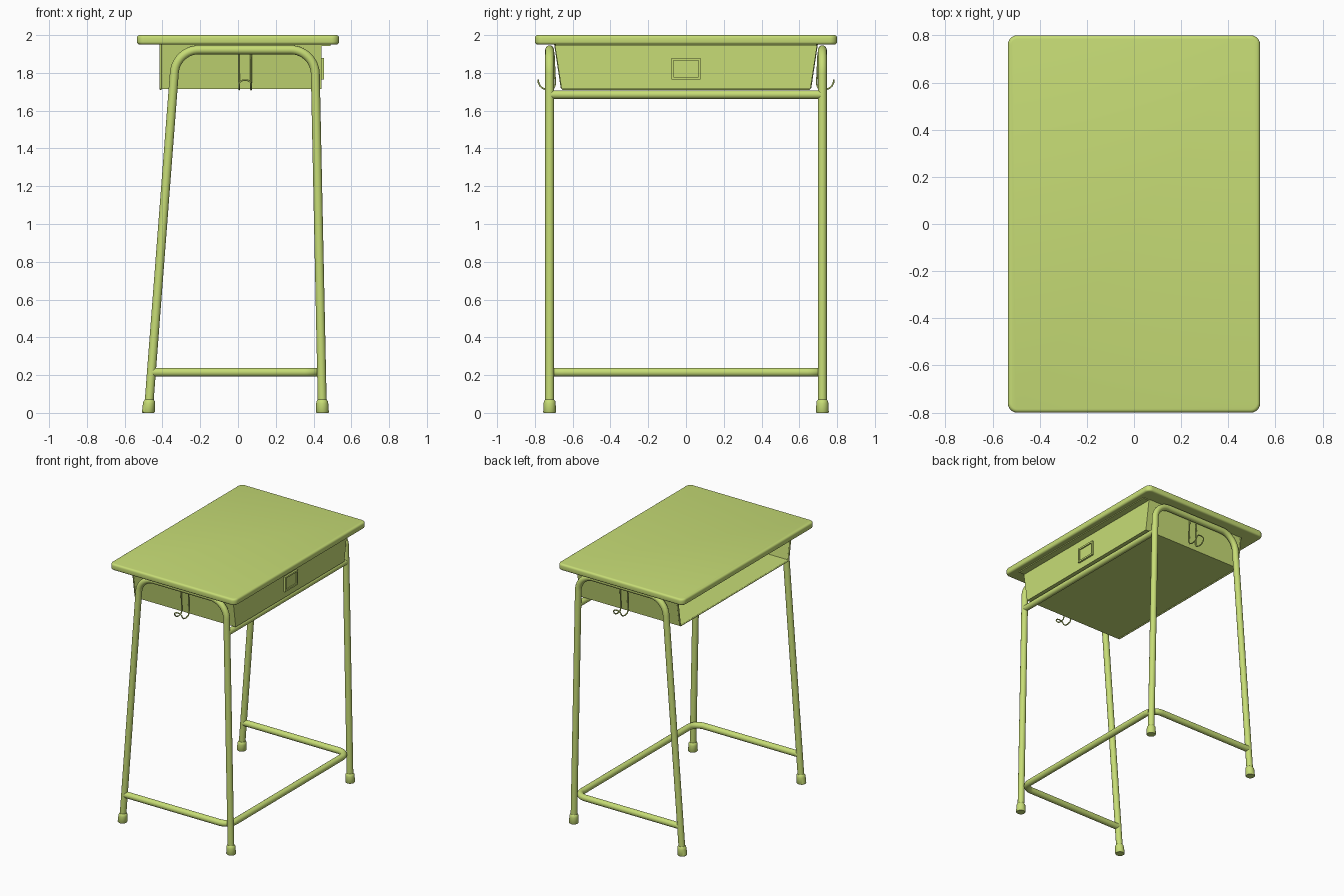
import bpy, bmesh, math
from mathutils import Vector

if "Cube" in bpy.data.objects:
    bpy.data.objects.remove(bpy.data.objects["Cube"])

mat = bpy.data.materials.new("lime_green")
mat.diffuse_color = (0.57, 0.72, 0.18, 1)
mat.use_nodes = True
mat.node_tree.nodes["Principled BSDF"].inputs["Base Color"].default_value = mat.diffuse_color


def finish(obj, angle=40):
    bpy.ops.object.select_all(action='DESELECT')
    obj.select_set(True)
    bpy.context.view_layer.objects.active = obj
    bpy.ops.object.convert(target='MESH')
    obj = bpy.context.object
    obj.data.materials.clear()
    obj.data.materials.append(mat)
    bpy.ops.object.shade_smooth_by_angle(angle=math.radians(angle))
    return obj


def from_bmesh(name, bm):
    bmesh.ops.recalc_face_normals(bm, faces=bm.faces)
    me = bpy.data.meshes.new(name)
    bm.to_mesh(me)
    bm.free()
    obj = bpy.data.objects.new(name, me)
    bpy.context.collection.objects.link(obj)
    return obj


def fillet(pts, r, n=10, closed=False):
    """Round the corners of a polyline with arcs of radius r."""
    pts = [Vector(p) for p in pts]
    out = []
    for i, p in enumerate(pts):
        if not closed and i in (0, len(pts) - 1):
            out.append(p)
            continue
        a = (pts[i - 1] - p).normalized()
        b = (pts[(i + 1) % len(pts)] - p).normalized()
        half = a.angle(b) / 2
        c = p + (a + b).normalized() * (r / math.sin(half))
        s = p + a * (r / math.tan(half)) - c
        e = p + b * (r / math.tan(half)) - c
        ang = s.angle(e)
        for k in range(n + 1):
            t = k / n
            out.append(c + (s * math.sin((1 - t) * ang) + e * math.sin(t * ang)) / math.sin(ang))
    return out


def tube(name, pts, radius, res=6):
    cu = bpy.data.curves.new(name, 'CURVE')
    cu.dimensions = '3D'
    cu.bevel_depth = radius
    cu.bevel_resolution = res
    cu.use_fill_caps = True
    sp = cu.splines.new('POLY')
    sp.points.add(len(pts) - 1)
    for q, p in zip(sp.points, pts):
        q.co = (*p, 1)
    obj = bpy.data.objects.new(name, cu)
    bpy.context.collection.objects.link(obj)
    return finish(obj)


# Tabletop: rounded rectangle slab with soft edges
bm = bmesh.new()
corners = [(-.535, -.8, 1.95), (.535, -.8, 1.95), (.535, .8, 1.95), (-.535, .8, 1.95)]
face = bm.faces.new([bm.verts.new(p) for p in fillet(corners, .04, 8, True)])
ext = bmesh.ops.extrude_face_region(bm, geom=[face])
bmesh.ops.translate(bm, vec=(0, 0, .05),
                    verts=[v for v in ext['geom'] if isinstance(v, bmesh.types.BMVert)])
top = from_bmesh("tabletop", bm)
bev = top.modifiers.new("soft_edge", 'BEVEL')
bev.width = .015
bev.segments = 4
finish(top)

# Leg frames, feet and hooks, one set per side
SLOPE_L, SLOPE_R = .0766, -.021
for side, s in (("front", -1), ("back", 1)):
    y = .722 * s
    path = [(-.475 + SLOPE_L * .02, y, .02), (-.475 + SLOPE_L * 1.922, y, 1.922),
            (.447 + SLOPE_R * 1.922, y, 1.922), (.447 + SLOPE_R * .02, y, .02)]
    tube(side + "_leg_frame", fillet(path, .13, 14), .0235)

    for end, x0, slope in (("left", -.475, SLOPE_L), ("right", .447, SLOPE_R)):
        bm = bmesh.new()
        rings = []
        for r, z in ((.031, 0), (.034, .004), (.032, .05), (.030, .062), (.024, .07)):
            rings.append([bm.verts.new((x0 + slope * z + r * math.cos(k * math.pi / 12),
                                        y + r * math.sin(k * math.pi / 12), z)) for k in range(24)])
        for a, b in zip(rings, rings[1:]):
            for k in range(24):
                bm.faces.new((a[k], a[(k + 1) % 24], b[(k + 1) % 24], b[k]))
        bm.faces.new(rings[0])
        bm.faces.new(rings[-1])
        finish(from_bmesh(f"{side}_{end}_foot", bm))

    # Bag hook: doubled wire running down the box side and curling outwards
    half = [(.70, 1.91), (.692, 1.74), (.70, 1.72), (.73, 1.712), (.755, 1.716),
            (.772, 1.73), (.78, 1.745)]
    wire = [(.007, s * a, z) for a, z in half]
    wire += [(.038 - .031 * math.cos(t * math.pi / 6), s * .782,
              1.745 + .017 * math.sin(t * math.pi / 6)) for t in range(1, 6)]
    wire += [(.069, s * a, z) for a, z in reversed(half)]
    tube(side + "_bag_hook", wire, .0045, 3)

# Lower U-shaped foot rail and upper rear rail
tube("foot_rail", fillet([(-.46, -.722, .215), (.43, -.722, .215),
                          (.43, .722, .215), (-.46, .722, .215)], .08, 10), .0235)
tube("upper_rail", [(.412, -.715, 1.685), (.412, .715, 1.685)], .0225)

# Book box: tapered sheet-metal tray, open towards -x
bm = bmesh.new()
X0, X1 = -.41, .44
lo = [bm.verts.new(p) for p in ((X0, -.657, 1.717), (X1, -.657, 1.717), (X1, .657, 1.717), (X0, .657, 1.717))]
hi = [bm.verts.new(p) for p in ((X0, -.692, 1.95), (X1, -.692, 1.95), (X1, .692, 1.95), (X0, .692, 1.95))]
bm.faces.new(lo[::-1])
for k in range(3):
    bm.faces.new((lo[k], lo[k + 1], hi[k + 1], hi[k]))
box = from_bmesh("book_box", bm)
sol = box.modifiers.new("sheet", 'SOLIDIFY')
sol.thickness = .007
sol.offset = 0
finish(box, 20)
tube("book_box_rim", fillet([(X0, -.692, 1.95), (X0, -.657, 1.715),
                             (X0, .657, 1.715), (X0, .692, 1.95)], .012, 5), .006, 3)


def block(name, lo, hi):
    bm = bmesh.new()
    bmesh.ops.create_cube(bm, size=1)
    for v in bm.verts:
        v.co = [l + (c + .5) * (h - l) for c, l, h in zip(v.co, lo, hi)]
    return bm


# Folded flange fixing the box to the tabletop
finish(from_bmesh("box_flange", block("box_flange", (.44, -.69, 1.943), (.49, .69, 1.951))), 20)

# Card holder: raised frame with a recessed panel
bm = block("card_holder", (.442, -.078, 1.765), (.456, .078, 1.878))
bm.faces.ensure_lookup_table()
bmesh.ops.recalc_face_normals(bm, faces=bm.faces)
front = max(bm.faces, key=lambda f: f.calc_center_median().x)
bmesh.ops.inset_region(bm, faces=[front], thickness=.018)
ext = bmesh.ops.extrude_face_region(bm, geom=[front])
bmesh.ops.translate(bm, vec=(-.009, 0, 0),
                    verts=[v for v in ext['geom'] if isinstance(v, bmesh.types.BMVert)])
if front.is_valid:
    bm.faces.remove(front)
finish(from_bmesh("card_holder", bm), 20)
